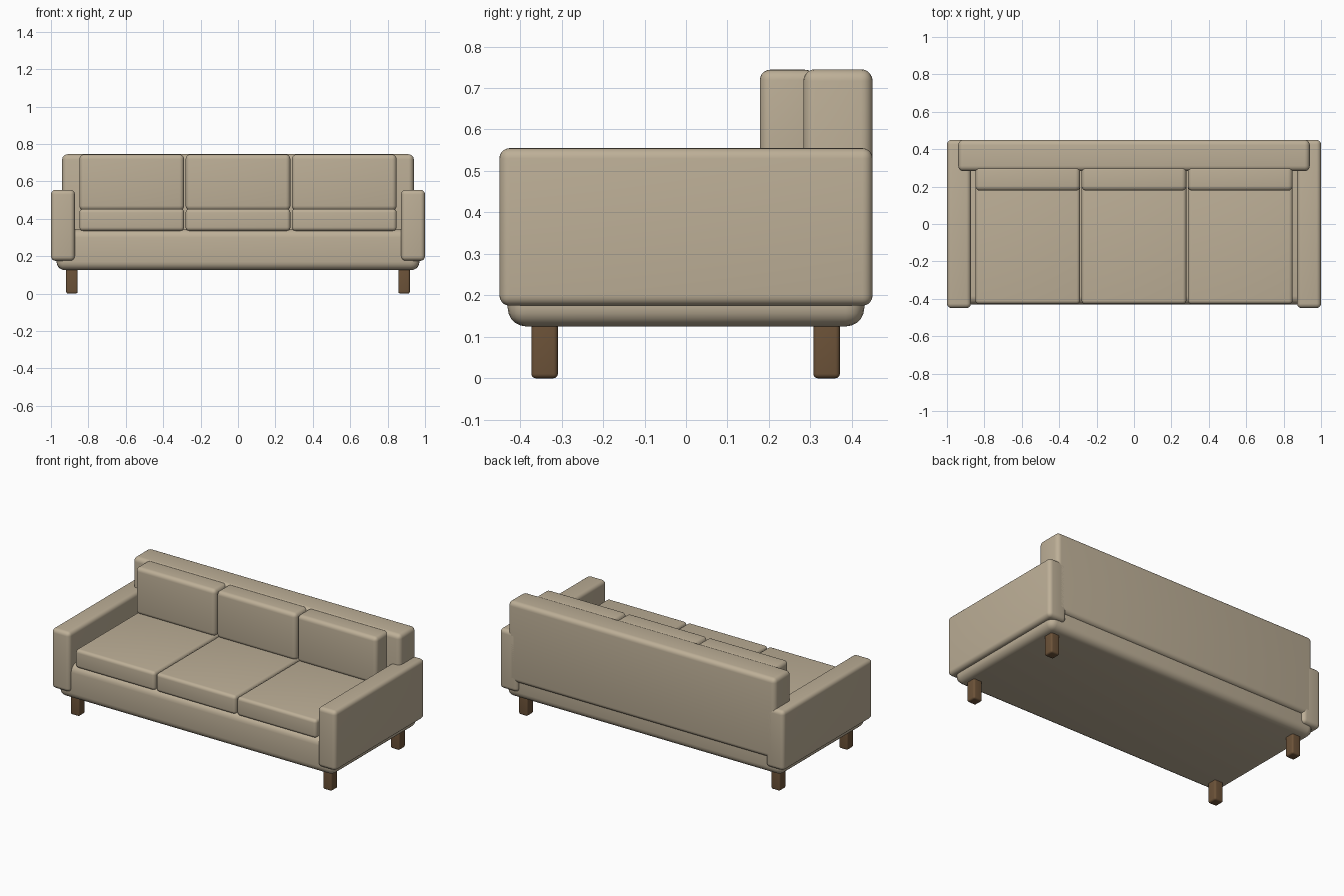
import bpy

if "Cube" in bpy.data.objects:
    bpy.data.objects.remove(bpy.data.objects["Cube"], do_unlink=True)


def material(name, rgb):
    mat = bpy.data.materials.new(name)
    mat.use_nodes = True
    mat.diffuse_color = (*rgb, 1)
    mat.node_tree.nodes["Principled BSDF"].inputs["Base Color"].default_value = (*rgb, 1)
    return mat


fabric = material("beige_fabric", (0.51, 0.43, 0.31))
wood = material("brown_wood", (0.15, 0.085, 0.04))


def rounded_box(name, x, y, z, radius, mat):
    """Box spanning the (low, high) ranges x, y, z with rounded edges."""
    ranges = (x, y, z)
    bpy.ops.mesh.primitive_cube_add(size=1, location=[(a + b) / 2 for a, b in ranges])
    obj = bpy.context.object
    obj.name = name
    obj.scale = [b - a for a, b in ranges]
    bpy.ops.object.transform_apply(location=False, rotation=False, scale=True)
    bevel = obj.modifiers.new("rounded_edges", "BEVEL")
    bevel.width = radius
    bevel.segments = 5
    bpy.ops.object.modifier_apply(modifier=bevel.name)
    bpy.ops.object.shade_smooth_by_angle()
    obj.data.materials.append(mat)
    return obj


# Base and backrest
rounded_box("base", (-0.97, 0.97), (-0.43, 0.43), (0.125, 0.345), 0.045, fabric)
rounded_box("backrest", (-0.94, 0.94), (0.283, 0.45), (0.235, 0.745), 0.028, fabric)

# Arms and legs on both sides
for side, s in (("left", 1), ("right", -1)):
    rounded_box(side + "_arm", sorted((s * 0.872, s)), (-0.45, 0.45),
                (0.175, 0.555), 0.025, fabric)
    for end, y in (("front", -0.341), ("back", 0.339)):
        x = s * 0.888
        rounded_box(f"{end}_{side}_leg", (x - 0.031, x + 0.031),
                    (y - 0.032, y + 0.032), (0, 0.14), 0.011, wood)

# Three seat cushions with matching back cushions
for place, x in (("right", -0.568), ("middle", 0), ("left", 0.568)):
    span = (x - 0.28, x + 0.28)
    rounded_box(place + "_seat_cushion", span, (-0.428, 0.3), (0.335, 0.453), 0.02, fabric)
    rounded_box(place + "_back_cushion", span, (0.178, 0.312), (0.445, 0.744), 0.025, fabric)
